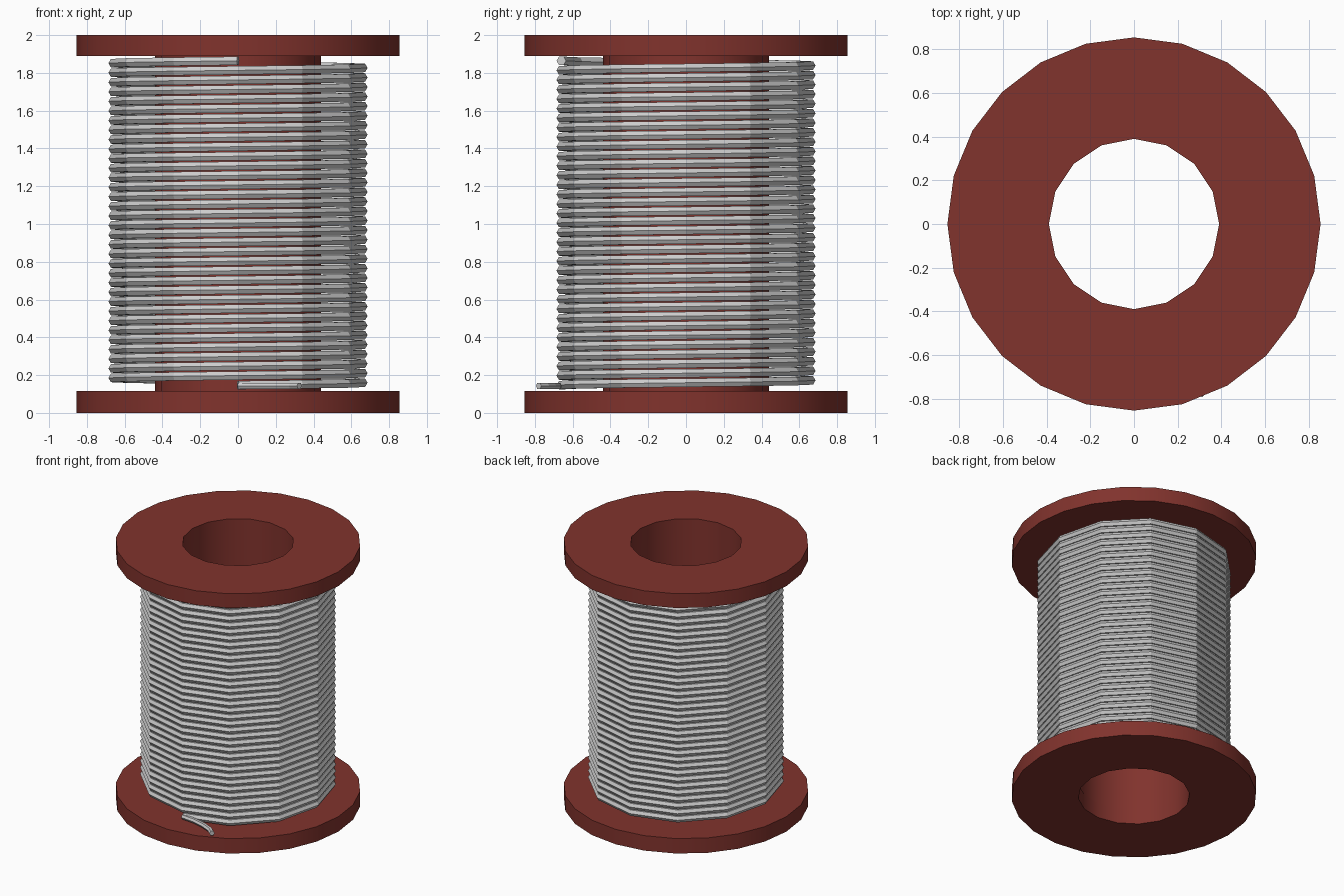
import bpy, bmesh, math

if "Cube" in bpy.data.objects:
    bpy.data.objects.remove(bpy.data.objects["Cube"])

red = bpy.data.materials.new("red_plastic")
red.diffuse_color = (0.22, 0.033, 0.026, 1)
red.use_nodes = True
red.node_tree.nodes["Principled BSDF"].inputs["Base Color"].default_value = red.diffuse_color


def ring(name, r_out, n_out, r_in, n_in, z0, z1):
    """Flat washer or tube with independent side counts outside and inside."""
    bm = bmesh.new()

    def loop(r, n, z):
        return [bm.verts.new((r * math.cos(2 * math.pi * i / n),
                              r * math.sin(2 * math.pi * i / n), z)) for i in range(n)]

    def wall(r, n):
        low, high = loop(r, n, z0), loop(r, n, z1)
        for i in range(n):
            j = (i + 1) % n
            bm.faces.new((low[i], low[j], high[j], high[i]))

    wall(r_out, n_out)
    wall(r_in, n_in)
    for z in (z0, z1):
        edges = [e for e in bm.edges if all(abs(v.co.z - z) < 1e-5 for v in e.verts)]
        bmesh.ops.triangle_fill(bm, use_beauty=True, edges=edges, normal=(0, 0, 1))
    bmesh.ops.recalc_face_normals(bm, faces=bm.faces[:])
    me = bpy.data.meshes.new(name)
    bm.to_mesh(me)
    bm.free()
    ob = bpy.data.objects.new(name, me)
    bpy.context.collection.objects.link(ob)
    me.materials.append(red)
    activate(ob)
    bpy.ops.object.shade_smooth_by_angle(angle=math.radians(30))
    return ob


def activate(ob):
    bpy.ops.object.select_all(action='DESELECT')
    ob.select_set(True)
    bpy.context.view_layer.objects.active = ob


def wire(name, points, radius):
    """Faceted wire with a six-sided section swept along a path."""
    cu = bpy.data.curves.new(name, 'CURVE')
    cu.dimensions = '3D'
    cu.twist_mode = 'Z_UP'
    cu.bevel_depth = radius
    cu.bevel_resolution = 1
    cu.use_fill_caps = True
    sp = cu.splines.new('POLY')
    sp.points.add(len(points) - 1)
    for p, co in zip(sp.points, points):
        p.co = (*co, 1)
    sp.use_smooth = False
    ob = bpy.data.objects.new(name, cu)
    bpy.context.collection.objects.link(ob)
    activate(ob)
    bpy.ops.object.convert(target='MESH')
    return ob


# Spool: two flanges and the hollow core between them
ring("bottom_flange", 0.855, 24, 0.39, 16, 0.0, 0.115)
ring("top_flange", 0.855, 24, 0.39, 16, 1.89, 2.0)
ring("core_tube", 0.44, 16, 0.393, 16, 0.115, 1.89)

# Wound wire: helix with twelve segments per turn, starting at the front
TURNS, SEG, R = 34, 12, 0.66
Z0, Z1 = 0.147, 1.864
coil = []
for i in range(TURNS * SEG + 1):
    a = -math.pi / 2 + 2 * math.pi * i / SEG
    coil.append((R * math.cos(a), R * math.sin(a), Z0 + (Z1 - Z0) * i / (TURNS * SEG)))
wire("wire_coil", coil, 0.0258)

# Loose wire end at the bottom front
wire("wire_tail", [(0, -0.67, 0.143), (0.1, -0.68, 0.143), (0.2, -0.705, 0.143),
                   (0.28, -0.74, 0.143), (0.325, -0.78, 0.143)], 0.019)
